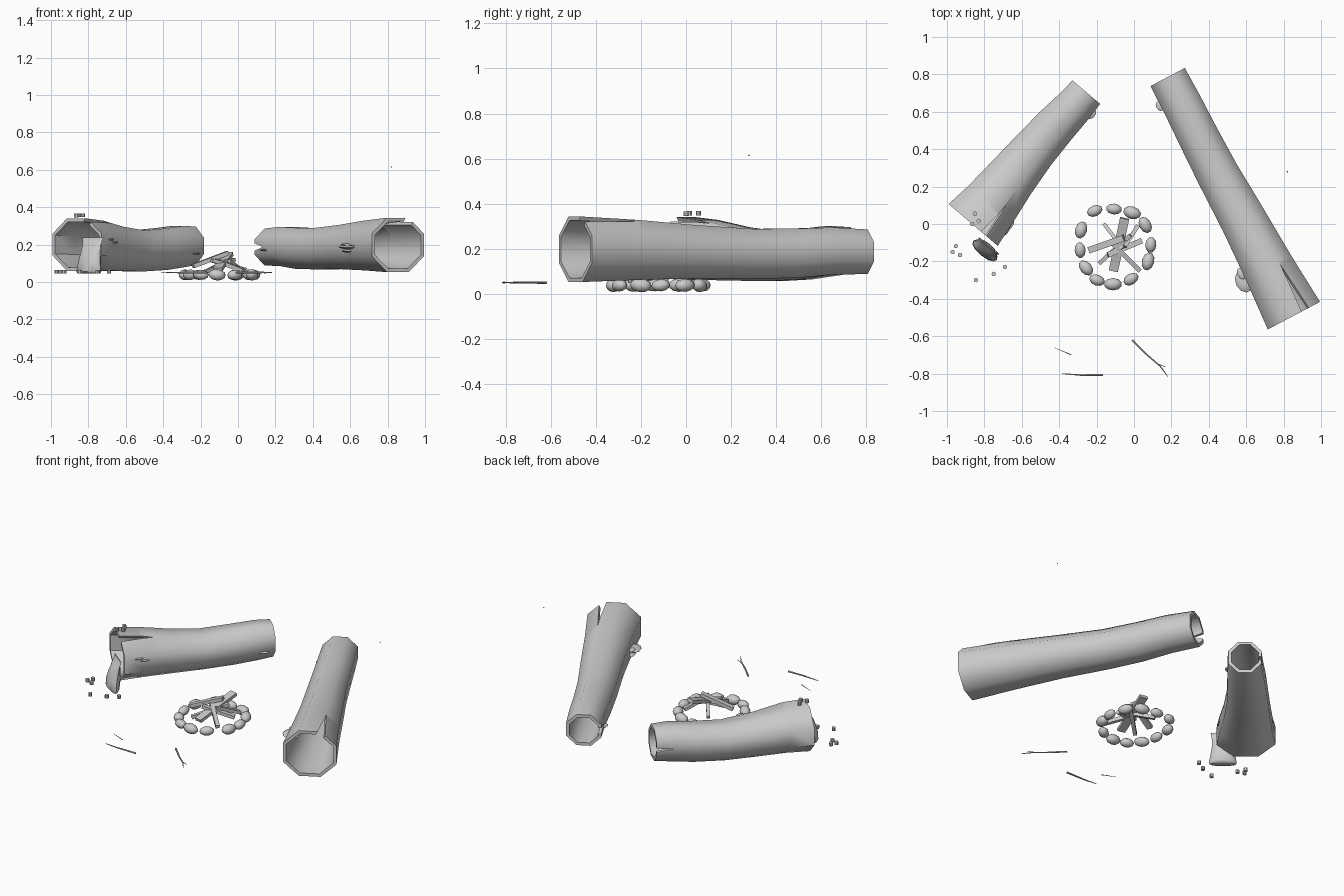
import bpy, bmesh, math, random
from mathutils import Vector, Matrix

if "Cube" in bpy.data.objects:
    bpy.data.objects.remove(bpy.data.objects["Cube"])

random.seed(4)


def finish(name, bm, smooth=None):
    bmesh.ops.recalc_face_normals(bm, faces=bm.faces)
    me = bpy.data.meshes.new(name)
    bm.to_mesh(me)
    bm.free()
    ob = bpy.data.objects.new(name, me)
    bpy.context.collection.objects.link(ob)
    if smooth:
        shade(ob, smooth)
    return ob


def shade(ob, angle):
    bpy.ops.object.select_all(action='DESELECT')
    ob.select_set(True)
    bpy.context.view_layer.objects.active = ob
    bpy.ops.object.shade_smooth_by_angle(angle=math.radians(angle))


def loft(bm, loops, closed=False):
    """Skin a list of point loops; close into a shell or cap both ends."""
    rings = [[bm.verts.new(p) for p in lp] for lp in loops]
    n = len(rings[0])
    pairs = list(zip(rings, rings[1:])) + ([(rings[-1], rings[0])] if closed else [])
    for a, b in pairs:
        for i in range(n):
            j = (i + 1) % n
            bm.faces.new((a[i], a[j], b[j], b[i]))
    if not closed:
        bm.faces.new(rings[0])
        bm.faces.new(rings[-1])


def log(name, start, end, sections, cracks, sides=8, wall=0.02):
    """Hollow log. sections: t, sideways shift, centre z, half width, half height.
    cracks: (end t, angle from top, length, width at the rim)."""
    p0, p1 = Vector((*start, 0)), Vector((*end, 0))
    axis = (p1 - p0).normalized()
    side = Vector((axis.y, -axis.x, 0))
    up = Vector((0, 0, 1))

    def ring(sec, inset):
        t, sh, zc, w, h = sec
        c = p0.lerp(p1, t) + side * sh + up * zc
        k = 1 / math.cos(math.pi / sides) ** 0.6
        pts = []
        for i in range(sides):
            a = 2 * math.pi * (i + 0.5) / sides
            pts.append(c + side * math.sin(a) * (w * k - inset) + up * math.cos(a) * (h * k - inset))
        return pts

    bm = bmesh.new()
    loft(bm, [ring(s, 0) for s in sections] + [ring(s, wall) for s in reversed(sections)], True)
    ob = finish(name, bm)
    # split wedges at the rims
    for t, deg, length, width in cracks:
        sec = sections[0] if t == 0 else sections[-1]
        d = axis if t == 0 else -axis
        c = p0.lerp(p1, t) + up * sec[2]
        a = math.radians(deg)
        rad = side * math.sin(a) + up * math.cos(a)
        tan = side * math.cos(a) - up * math.sin(a)
        tri = [d * length, d * -0.03 + tan * width * 0.55, d * -0.03 - tan * width * 0.55]
        cb = bmesh.new()
        loft(cb, [[c + rad * 0.04 + q for q in tri], [c + rad * 0.26 + q for q in tri]])
        cutter = finish("crack_cutter", cb)
        cutter.hide_render = True
        mod = ob.modifiers.new("crack", 'BOOLEAN')
        mod.operation, mod.solver, mod.object = 'DIFFERENCE', 'EXACT', cutter
        bpy.ops.object.select_all(action='DESELECT')
        bpy.context.view_layer.objects.active = ob
        ob.select_set(True)
        bpy.ops.object.modifier_apply(modifier=mod.name)
        bpy.data.objects.remove(cutter)
    shade(ob, 50)
    return ob


def blob(name, loc, scale, rot=0, tilt=0):
    bm = bmesh.new()
    bmesh.ops.create_uvsphere(bm, u_segments=10, v_segments=6, radius=1)
    m = Matrix.Translation(loc) @ Matrix.Rotation(rot, 4, 'Z') @ Matrix.Rotation(tilt, 4, 'Y')
    bm.transform(m @ Matrix.Diagonal((*scale, 1)))
    return finish(name, bm, 60)


def bar(name, p, q, w, h):
    """Rectangular split of wood between two points."""
    p, q = Vector(p), Vector(q)
    d = q - p
    bm = bmesh.new()
    bmesh.ops.create_cube(bm, size=1)
    bm.transform(Matrix.Translation((p + q) / 2) @ d.to_track_quat('X', 'Z').to_matrix().to_4x4()
                 @ Matrix.Diagonal((d.length, w, h, 1)))
    return finish(name, bm)


def stick(name, branches):
    """Tapered twigs; each branch is (start, end, r0, r1) on the ground."""
    bm = bmesh.new()
    for p, q, r0, r1 in branches:
        p, q = Vector((*p, 0.05)), Vector((*q, 0.051))
        d = q - p
        m = Matrix.Translation((p + q) / 2) @ d.to_track_quat('Z', 'Y').to_matrix().to_4x4()
        bmesh.ops.create_cone(bm, cap_ends=True, segments=6, radius1=r0, radius2=r1,
                              depth=d.length, matrix=m)
    return finish(name, bm, 40)


# two hollow logs
log("left_log", (-0.86, -0.005), (-0.255, 0.705), [
    (0, 0, 0.2, 0.178, 0.145), (0.15, 0, 0.195, 0.16, 0.137), (0.35, -0.008, 0.177, 0.14, 0.122),
    (0.55, -0.012, 0.166, 0.125, 0.113), (0.75, -0.008, 0.176, 0.115, 0.115),
    (0.9, 0, 0.19, 0.106, 0.114), (1, 0, 0.193, 0.1, 0.106)],
    [(0, 30, 0.2, 0.045), (1, -95, 0.1, 0.03)])
log("right_log", (0.855, -0.49), (0.18, 0.786), [
    (0, 0, 0.198, 0.163, 0.15), (0.2, 0, 0.195, 0.142, 0.137), (0.4, 0, 0.187, 0.128, 0.122),
    (0.6, -0.006, 0.178, 0.118, 0.114), (0.75, -0.004, 0.18, 0.113, 0.113),
    (0.88, 0, 0.19, 0.11, 0.108), (1, 0, 0.187, 0.107, 0.102)],
    [(0, 27, 0.28, 0.05), (1, -90, 0.1, 0.045)])

# shelf mushrooms on the log flanks
for i, (x, y, z, r, rot) in enumerate([
        (-0.70, -0.03, 0.228, 0.042, 0.85), (-0.675, 0.0, 0.212, 0.038, 0.85),
        (-0.72, -0.055, 0.208, 0.03, 0.85), (-0.228, 0.588, 0.152, 0.028, 0.85),
        (0.585, -0.31, 0.188, 0.055, 2.06), (0.59, -0.275, 0.166, 0.042, 2.06),
        (0.575, -0.265, 0.2, 0.03, 2.06), (0.137, 0.63, 0.17, 0.025, 2.06)]):
    blob(f"shelf_mushroom_{i}", (x, y, z), (r * 1.1, r * 0.75, r * 0.22), rot)

# ring of stones
stones = [(-0.21, 0.07), (-0.107, 0.08), (-0.01, 0.06), (0.06, -0.005), (0.09, -0.112),
          (0.075, -0.2), (-0.016, -0.295), (-0.112, -0.322), (-0.198, -0.3),
          (-0.257, -0.235), (-0.288, -0.14), (-0.283, -0.032)]
for i, (x, y) in enumerate(stones):
    ang = math.atan2(y + 0.12, x + 0.1) + math.pi / 2 + random.uniform(-0.2, 0.2)
    s = random.uniform(0.9, 1.08)
    blob(f"ring_stone_{i}", (x, y, 0.038), (0.047 * s, 0.032 * s, 0.029 * s), ang,
         random.uniform(-0.15, 0.15))

# stacked firewood
for i, (p, q, w, h) in enumerate([
        ((-0.24, -0.14, 0.085), (-0.055, -0.075, 0.155), 0.035, 0.022),
        ((-0.11, -0.25, 0.065), (-0.05, 0.03, 0.15), 0.05, 0.02),
        ((-0.185, -0.21, 0.05), (-0.02, -0.06, 0.12), 0.022, 0.02),
        ((-0.13, -0.09, 0.12), (0.03, -0.25, 0.06), 0.024, 0.022),
        ((-0.14, -0.165, 0.115), (0.04, -0.09, 0.065), 0.03, 0.02),
        ((-0.16, 0.0, 0.06), (-0.06, -0.13, 0.11), 0.02, 0.02),
        ((-0.05, -0.12, 0.11), (0.02, -0.01, 0.06), 0.022, 0.02)]):
    bar(f"firewood_{i}", p, q, w, h)

# pinched bag leaning on the left log
wide = Vector((0.77, -0.63, 0))
thick = Vector((0.63, 0.77, 0))
loops = []
for z, w, t, lean in [(0, 0.078, 0.02, 0), (0.012, 0.082, 0.033, 0), (0.06, 0.073, 0.036, 0.005),
                      (0.11, 0.064, 0.03, 0.014), (0.15, 0.064, 0.018, 0.022),
                      (0.172, 0.068, 0.005, 0.028), (0.192, 0.072, 0.003, 0.034)]:
    c = Vector((-0.797, -0.142, 0.045 + z)) + thick * lean
    loops.append([c + wide * w * math.copysign(abs(math.cos(a)) ** 0.8, math.cos(a)) + thick * t * math.sin(a)
                  for a in [2 * math.pi * k / 12 for k in range(12)]])
bm = bmesh.new()
loft(bm, loops)
finish("snack_bag", bm, 45)

# spilled marshmallows, some resting on the log
for i, (x, y, z) in enumerate([
        (-0.952, -0.118, 0.055), (-0.93, -0.166, 0.055), (-0.97, -0.15, 0.055),
        (-0.845, -0.3, 0.055), (-0.75, -0.267, 0.055), (-0.69, -0.23, 0.055),
        (-0.85, 0.055, 0.357), (-0.83, 0.015, 0.357), (-0.865, 0.0, 0.355)]):
    bm = bmesh.new()
    bmesh.ops.create_cone(bm, cap_ends=True, segments=8, radius1=0.012, radius2=0.012, depth=0.02)
    bm.transform(Matrix.Translation((x, y, z)) @ Matrix.Rotation(random.uniform(0, 3), 4, 'Z'))
    finish(f"marshmallow_{i}", bm, 40)

# loose sticks
stick("forked_stick", [((-0.01, -0.62), (0.07, -0.7), 0.006, 0.005),
                       ((0.07, -0.7), (0.14, -0.76), 0.005, 0.004),
                       ((0.14, -0.76), (0.18, -0.815), 0.004, 0.002),
                       ((0.12, -0.745), (0.17, -0.765), 0.003, 0.0015)])
stick("long_stick", [((-0.166, -0.807), (-0.28, -0.808), 0.006, 0.005),
                     ((-0.28, -0.808), (-0.385, -0.8), 0.005, 0.002)])
stick("thin_twig", [((-0.335, -0.7), (-0.38, -0.68), 0.003, 0.002),
                    ((-0.38, -0.68), (-0.425, -0.662), 0.002, 0.001)])

# drifting ember
blob("ember", (0.82, 0.28, 0.615), (0.004, 0.004, 0.003))
